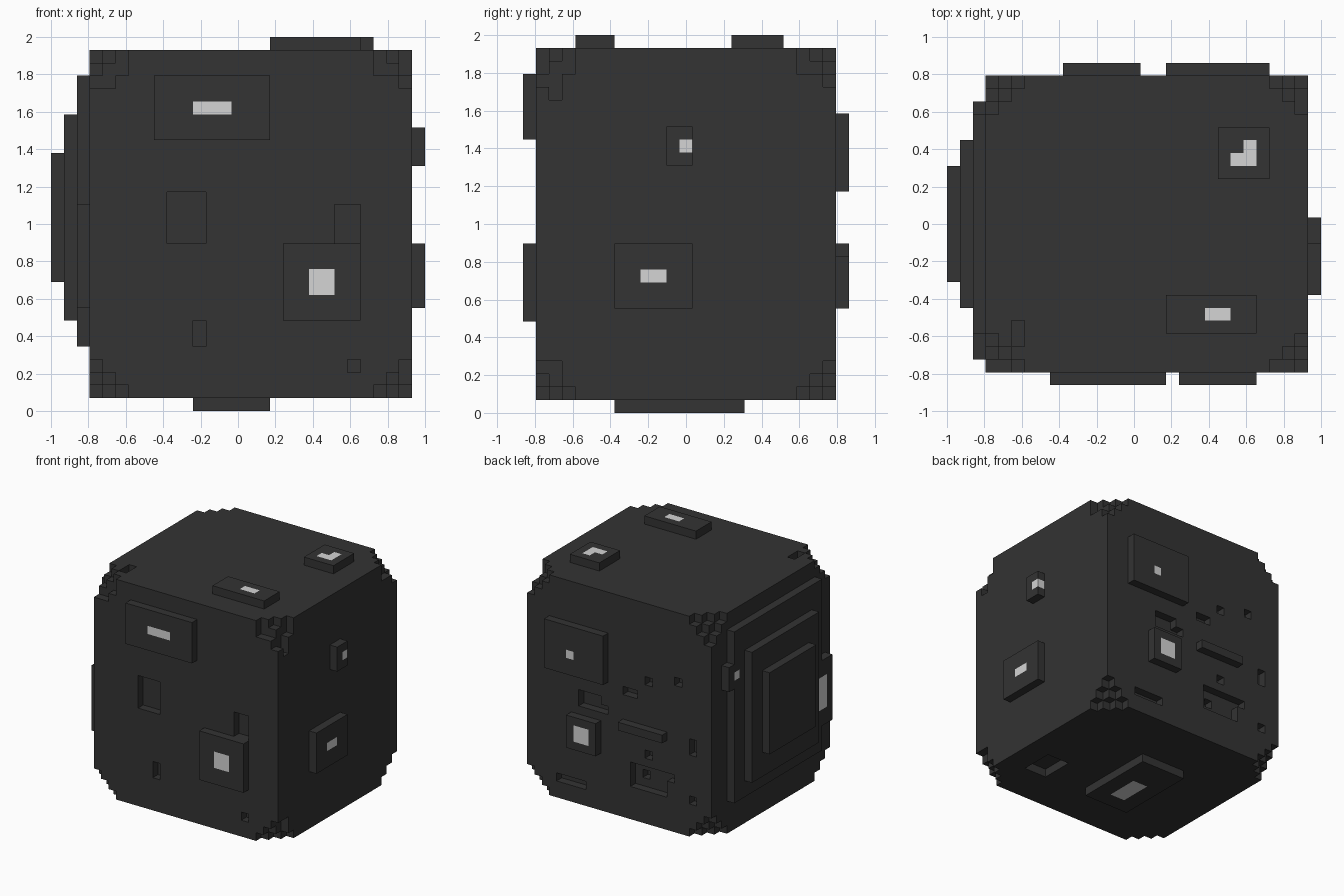
import bpy, bmesh
from itertools import product
from mathutils import Vector

if "Cube" in bpy.data.objects:
    bpy.data.objects.remove(bpy.data.objects["Cube"])

# Everything sits on a block grid: 29 x 25 x 29 cells
V = 2 / 29
ORIGIN = Vector((-1, -12.5 * V, 0))


def material(name, rgb):
    m = bpy.data.materials.new(name)
    m.diffuse_color = (*rgb, 1)
    m.use_nodes = True
    m.node_tree.nodes["Principled BSDF"].inputs["Base Color"].default_value = m.diffuse_color
    return m


MATS = [material("charcoal", (0.033, 0.033, 0.033)),
        material("pale grey", (0.66, 0.66, 0.66))]


def box(x0, x1, y0, y1, z0, z1):
    return set(product(range(x0, x1), range(y0, y1), range(z0, z1)))


parts, bright = {}, set()


def panel(name, cells, *spots):
    """A raised panel with pale blocks set into it."""
    parts[name] = cells
    for s in spots:
        bright.update(s)


# Main body
body = box(3, 28, 1, 24, 1, 28)

# Stepped notches at all eight corners, with a few irregular blocks
for sx, sy, sz in product((0, 1), repeat=3):
    def corner(a, b, c):
        return (27 - a if sx else 3 + a, 23 - b if sy else 1 + b, 27 - c if sz else 1 + c)
    notch = [p for p in product(range(3), repeat=3) if sum(p) < 3]
    if (sx, sy, sz) == (0, 0, 1):
        notch += [(2, 0, 1), (1, 0, 2), (2, 2, 0), (2, 3, 0)]
    elif (sx, sy, sz) == (1, 0, 1):
        notch += [(2, 0, 1), (0, 2, 1), (0, 1, 2), (0, 1, 3)]
    elif (sx, sy, sz) == (1, 1, 1):
        notch += [(0, 2, 1)]
    elif (sx, sy, sz) == (1, 0, 0):
        notch += [(0, 1, 2)]
    body -= {corner(*p) for p in notch}

# Front recesses: x range, z range
for x0, x1, z0, z1 in ((9, 12, 13, 17), (22, 24, 13, 16), (11, 12, 5, 7), (23, 24, 3, 4)):
    body -= box(x0, x1, 1, 2, z0, z1)

# Back recesses: x range, z range
for x0, x1, z0, z1 in ((18, 21, 13, 15), (17, 18, 13, 14), (11, 12, 18, 19), (7, 8, 19, 20),
                       (13, 15, 16, 17), (5, 6, 11, 13), (11, 12, 9, 10), (9, 14, 5, 8),
                       (8, 9, 7, 8), (20, 24, 3, 4), (5, 6, 5, 6)):
    body -= box(x0, x1, 23, 24, z0, z1)
body -= box(12, 13, 22, 23, 6, 7)

# Underside recess
body -= box(22, 25, 6, 10, 1, 2)
parts["body"] = body

# Left side: three stepped layers and two tabs
panel("left_step_lower",
      box(2, 3, 4, 21, 5, 26) | box(2, 3, 2, 6, 8, 16) | box(2, 3, 19, 22, 19, 22),
      box(2, 3, 3, 5, 10, 14), box(2, 3, 20, 21, 20, 21))
panel("left_step_middle", box(1, 2, 6, 19, 7, 23))
panel("left_step_outer", box(0, 1, 8, 17, 10, 20))

# Front panels
panel("front_panel_upper", box(8, 17, 0, 1, 21, 26), box(11, 14, 0, 1, 23, 24))
panel("front_panel_lower", box(18, 24, 0, 1, 7, 13), box(20, 22, 0, 1, 9, 11))

# Right panels
panel("right_panel_upper", box(28, 29, 11, 13, 19, 22), box(28, 29, 12, 13, 20, 21))
panel("right_panel_lower", box(28, 29, 7, 13, 8, 13), box(28, 29, 9, 11, 10, 11))

# Top panels
panel("top_panel_front", box(17, 24, 4, 7, 28, 29), box(20, 22, 5, 6, 28, 29))
panel("top_panel_back", box(21, 25, 16, 20, 28, 29),
      box(22, 24, 17, 18, 28, 29), box(23, 24, 18, 19, 28, 29))

# Back panels and bar
panel("back_panel_upper", box(17, 25, 24, 25, 17, 23), box(21, 22, 24, 25, 19, 20))
panel("back_panel_lower", box(18, 22, 24, 25, 8, 12), box(19, 21, 24, 25, 9, 11))
panel("back_bar", box(9, 15, 24, 25, 12, 13))

# Foot panel underneath
panel("foot_panel", box(11, 17, 7, 17, 0, 1), box(13, 15, 9, 13, 0, 1))

occupied = set().union(*parts.values())


def build(name, cells):
    """Skin the outer faces of a set of blocks."""
    bm = bmesh.new()
    verts = {}

    def vert(p):
        if p not in verts:
            verts[p] = bm.verts.new(ORIGIN + Vector(p) * V)
        return verts[p]

    for cell in sorted(cells):
        for axis, side in product(range(3), (0, 1)):
            near = list(cell)
            near[axis] += 1 if side else -1
            if tuple(near) in occupied:
                continue
            u, w = (axis + 1) % 3, (axis + 2) % 3
            ring = []
            for du, dw in ((0, 0), (1, 0), (1, 1), (0, 1)):
                p = list(cell)
                p[axis] += side
                p[u] += du
                p[w] += dw
                ring.append(vert(tuple(p)))
            face = bm.faces.new(ring if side else ring[::-1])
            face.material_index = int(cell in bright)
    mesh = bpy.data.meshes.new(name)
    bm.to_mesh(mesh)
    bm.free()
    for m in MATS:
        mesh.materials.append(m)
    bpy.context.collection.objects.link(bpy.data.objects.new(name, mesh))


for name, cells in parts.items():
    build(name, cells)
